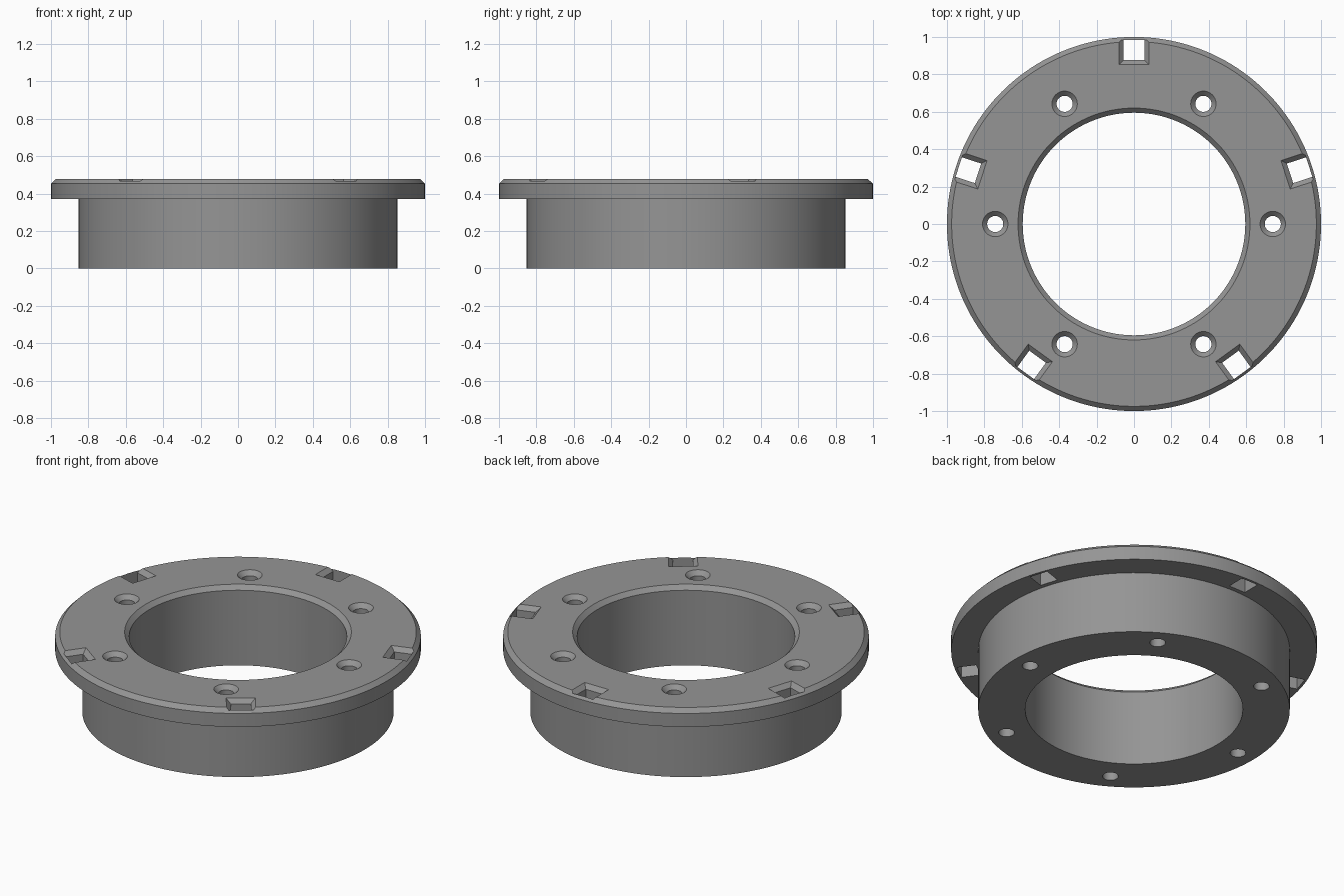
import bpy, bmesh, math
from mathutils import Matrix, Vector

if "Cube" in bpy.data.objects:
    bpy.data.objects.remove(bpy.data.objects["Cube"])

H = 0.478          # total height
CH = 0.025         # chamfer size


def make_object(name, bm):
    bmesh.ops.recalc_face_normals(bm, faces=bm.faces)
    me = bpy.data.meshes.new(name)
    bm.to_mesh(me)
    bm.free()
    ob = bpy.data.objects.new(name, me)
    bpy.context.collection.objects.link(ob)
    return ob


def lathe(bm, profile, steps, centre=(0, 0), closed=False):
    """Revolve (radius, z) points about a vertical axis; cap the ends unless closed."""
    rings = []
    for r, z in profile:
        rings.append([bm.verts.new((centre[0] + r * math.cos(2 * math.pi * i / steps),
                                    centre[1] + r * math.sin(2 * math.pi * i / steps), z))
                      for i in range(steps)])
    pairs = list(zip(rings, rings[1:]))
    if closed:
        pairs.append((rings[-1], rings[0]))
    else:
        bm.faces.new(rings[0])
        bm.faces.new(rings[-1])
    for a, b in pairs:
        for i in range(steps):
            j = (i + 1) % steps
            bm.faces.new((a[i], a[j], b[j], b[i]))


# Flanged ring body
bm = bmesh.new()
lathe(bm, [(0.595, 0), (0.852, 0), (0.852, 0.372), (1.0, 0.372), (1.0, H - CH),
           (1.0 - CH, H), (0.595 + CH, H), (0.595, H - CH)], 160, closed=True)
body = make_object("flanged_ring", bm)

# Cutters: six countersunk screw holes
bm = bmesh.new()
for k in range(6):
    a = math.radians(60 * k)
    lathe(bm, [(0.043, -0.1), (0.043, H - CH), (0.068, H), (0.068, H + 0.1)], 40,
          (0.742 * math.cos(a), 0.742 * math.sin(a)))
holes = make_object("screw_hole_cutter", bm)

# Cutters: five square slots, flared at the top on three sides
bm = bmesh.new()
for k in range(5):
    rot = Matrix.Rotation(math.radians(18 + 72 * k), 3, 'Z')
    rings = []
    for z, flare in ((0.3, 0), (H - CH, 0), (H, CH), (H + 0.1, CH)):
        inner, half = 0.877 - flare, 0.055 + flare
        rings.append([bm.verts.new(rot @ Vector((x, y, z)))
                      for x, y in ((inner, -half), (0.985, -half), (0.985, half), (inner, half))])
    bm.faces.new(rings[0])
    bm.faces.new(rings[-1])
    for a, b in zip(rings, rings[1:]):
        for i in range(4):
            j = (i + 1) % 4
            bm.faces.new((a[i], a[j], b[j], b[i]))
slots = make_object("slot_cutter", bm)

# Apply the cuts
for cutter in (holes, slots):
    cutter.hide_render = True
    mod = body.modifiers.new(cutter.name, 'BOOLEAN')
    mod.operation = 'DIFFERENCE'
    mod.solver = 'EXACT'
    mod.object = cutter
bpy.context.view_layer.objects.active = body
body.select_set(True)
for mod in list(body.modifiers):
    bpy.ops.object.modifier_apply(modifier=mod.name)
for cutter in (holes, slots):
    bpy.data.objects.remove(cutter)

# Colour and shading
grey = bpy.data.materials.new("mid_grey")
grey.diffuse_color = (0.3, 0.3, 0.3, 1)
grey.use_nodes = True
grey.node_tree.nodes["Principled BSDF"].inputs["Base Color"].default_value = grey.diffuse_color
body.data.materials.clear()
body.data.materials.append(grey)
for p in body.data.polygons:
    p.material_index = 0
bpy.ops.object.shade_smooth_by_angle(angle=math.radians(30))
